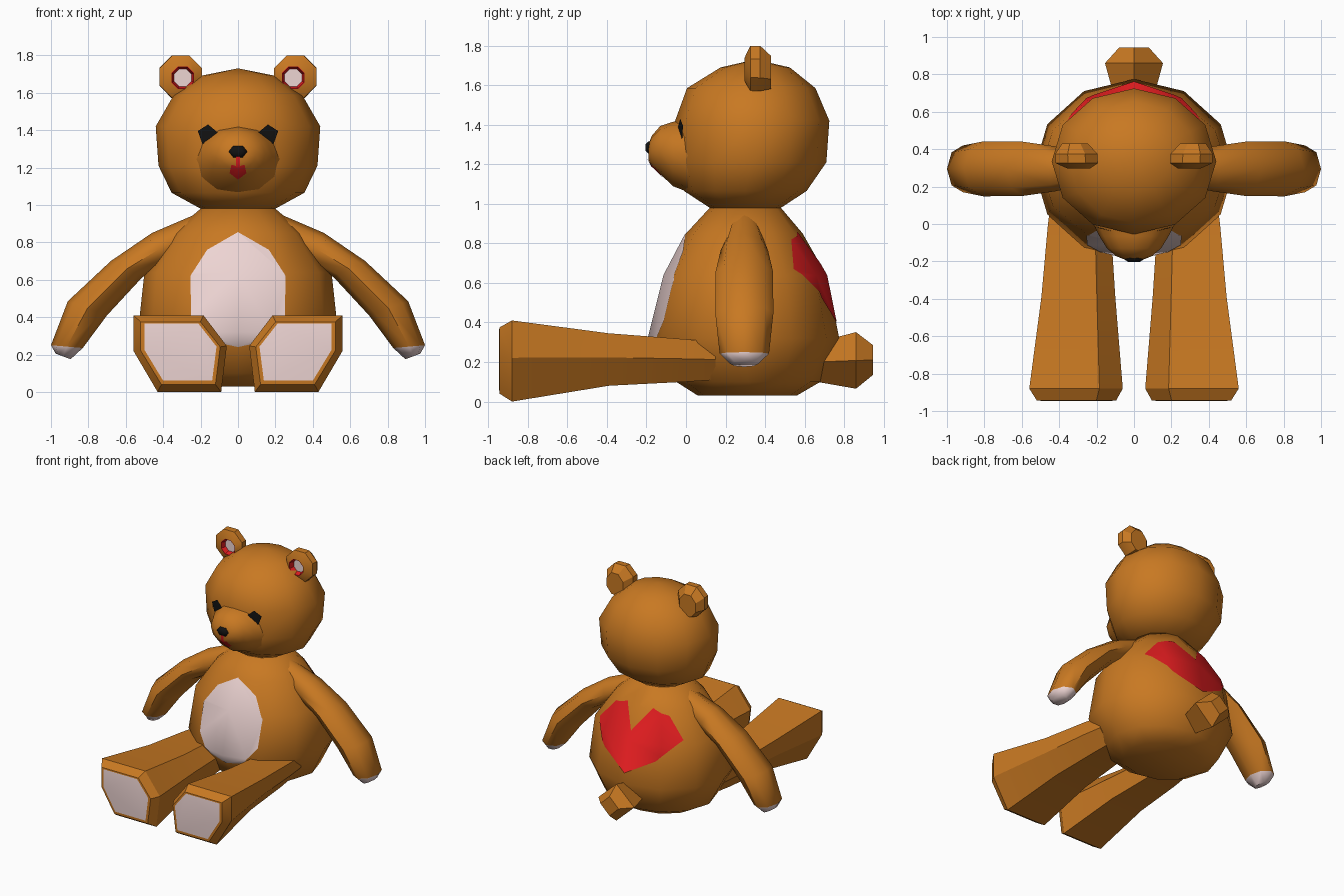
import bpy, bmesh
from math import sin, cos, pi, radians
from mathutils import Vector

if "Cube" in bpy.data.objects:
    bpy.data.objects.remove(bpy.data.objects["Cube"])


def material(name, color):
    m = bpy.data.materials.new(name)
    m.diffuse_color = (*color, 1)
    m.use_nodes = True
    m.node_tree.nodes["Principled BSDF"].inputs["Base Color"].default_value = m.diffuse_color
    return m


FUR = material("fur", (0.58, 0.19, 0.016))
PINK = material("pink", (0.85, 0.66, 0.65))
RED = material("red", (0.75, 0.012, 0.014))
BLACK = material("black", (0.006, 0.006, 0.006))


def finish(name, bm, mats, angle, mirror):
    mesh = bpy.data.meshes.new(name)
    bm.to_mesh(mesh)
    bm.free()
    for m in mats:
        mesh.materials.append(m)
    mesh.shade_smooth()
    mesh.set_sharp_from_angle(angle=radians(angle))
    ob = bpy.data.objects.new(name, mesh)
    bpy.context.collection.objects.link(ob)
    if mirror:
        mod = ob.modifiers.new("Mirror", "MIRROR")
        mod.merge_threshold = 0.0005
    return ob


def loft(name, rings, mats=(FUR,), bands=None, angle=50, mirror=False):
    """Skin a list of rings; bands gives a material index per band plus the end cap."""
    bm = bmesh.new()
    vs = [[bm.verts.new(p) for p in ring] for ring in rings]
    n = len(rings[0])
    bm.faces.new(vs[0])
    for i in range(len(vs) - 1):
        for k in range(n):
            j = (k + 1) % n
            f = bm.faces.new((vs[i][k], vs[i][j], vs[i + 1][j], vs[i + 1][k]))
            f.material_index = bands[i] if bands else 0
    cap = bm.faces.new(vs[-1])
    cap.material_index = bands[-1] if bands else 0
    bmesh.ops.remove_doubles(bm, verts=bm.verts, dist=0.0005)
    bmesh.ops.recalc_face_normals(bm, faces=bm.faces)
    return finish(name, bm, mats, angle, mirror)


def ring(center, u, v, n, turn=0.0):
    c, u, v = Vector(center), Vector(u), Vector(v)
    return [c + u * cos(turn + 2 * pi * k / n) + v * sin(turn + 2 * pi * k / n)
            for k in range(n)]


def level(z, rx, y0, y1, n=12):
    return ring((0, (y0 + y1) / 2, z), (rx, 0, 0), (0, (y1 - y0) / 2, 0), n)


def upright(x, y, z, rx, rz, n, turn=0.0):
    return ring((x, y, z), (rx, 0, 0), (0, 0, rz), n, turn)


def patch(name, source, outline, mat, side=-1, lift=0.004):
    """Cut a convex (x, z) half outline out of a surface, lift it and mirror it."""
    bm = bmesh.new()
    bm.from_mesh(source.data)
    bm.normal_update()
    bmesh.ops.delete(bm, geom=[f for f in bm.faces if f.normal.y * side <= 0.02],
                     context="FACES")
    mid = sum((Vector((x, 0, z)) for x, z in outline), Vector()) / len(outline)
    for (ax, az), (bx, bz) in zip(outline, outline[1:] + outline[:1]):
        co, nrm = Vector((ax, 0, az)), Vector((bz - az, 0, ax - bx))
        if nrm.dot(mid - co) > 0:
            nrm.negate()
        bmesh.ops.bisect_plane(bm, geom=bm.verts[:] + bm.edges[:] + bm.faces[:],
                               plane_co=co, plane_no=nrm.normalized(), clear_outer=True)
    for f in bm.faces:
        f.material_index = 0
    bmesh.ops.translate(bm, verts=bm.verts, vec=(0, side * lift, 0))
    return finish(name, bm, (mat,), 50, True)


# Torso with belly patch and heart on the back
body = loft("body", [level(*r) for r in (
    (0.03, 0.29, 0.06, 0.56), (0.10, 0.42, -0.05, 0.68), (0.32, 0.535, -0.19, 0.775),
    (0.64, 0.50, -0.11, 0.71), (0.85, 0.35, 0.0, 0.59), (0.98, 0.20, 0.12, 0.48))])
patch("belly_patch", body, [(0, 0.855), (0.165, 0.76), (0.255, 0.62), (0.25, 0.41),
                            (0.14, 0.27), (0, 0.24)], PINK)
patch("back_heart", body, [(0, 0.70), (0.11, 0.86), (0.23, 0.82), (0.36, 0.67),
                           (0.22, 0.52), (0, 0.40)], RED, side=1)

# Head and eyes
head = loft("head", [level(*r) for r in (
    (0.98, 0.20, 0.12, 0.48), (1.065, 0.355, -0.01, 0.61), (1.21, 0.425, -0.05, 0.71),
    (1.42, 0.44, -0.055, 0.725), (1.585, 0.345, 0.005, 0.655),
    (1.69, 0.20, 0.175, 0.525), (1.73, 0, 0.35, 0.35))])
patch("eye", head, [(0.215, 1.395), (0.16, 1.43), (0.10, 1.38), (0.19, 1.325)],
      BLACK, lift=0.012)

# Muzzle, nose and mouth
muzzle = loft("muzzle", [upright(0, y, z, rx, rz, 12) for y, z, rx, rz in (
    (0.06, 1.24, 0.25, 0.20), (-0.065, 1.252, 0.185, 0.163), (-0.13, 1.272, 0.145, 0.122),
    (-0.172, 1.268, 0.095, 0.078), (-0.19, 1.262, 0.05, 0.04))])
loft("nose", [upright(0, y, 1.285, rx, rz, 6) for y, rx, rz in (
    (-0.15, 0.05, 0.036), (-0.19, 0.05, 0.036), (-0.204, 0.03, 0.02))], (BLACK,))
patch("mouth_line", muzzle, [(0, 1.27), (0.011, 1.27), (0.011, 1.20), (0, 1.20)], RED)
patch("tongue", muzzle, [(0, 1.205), (0.035, 1.215), (0.045, 1.17), (0, 1.135)], RED)

# Ears with a recessed centre
loft("ear", [upright(x, y, z, rx, rz, 8, pi / 8) for x, y, z, rx, rz in (
    (0.315, 0.43, 1.665, 0.075, 0.09), (0.308, 0.375, 1.685, 0.122, 0.124),
    (0.306, 0.325, 1.685, 0.122, 0.122), (0.295, 0.297, 1.68, 0.066, 0.066),
    (0.295, 0.297, 1.68, 0.062, 0.062), (0.295, 0.335, 1.68, 0.050, 0.050))],
    (FUR, RED, PINK), [0, 0, 0, 1, 1, 2], 30, True)


# Arms: each ring spans an upper and a lower (x, z) point plus a half depth
def arm_ring(ux, uz, lx, lz, depth):
    return ring(((ux + lx) / 2, 0.295, (uz + lz) / 2),
                ((ux - lx) / 2, 0, (uz - lz) / 2), (0, depth, 0), 8)


loft("arm", [arm_ring(*r) for r in (
    (0.18, 0.97, 0.22, 0.76, 0.07), (0.46, 0.85, 0.38, 0.68, 0.12),
    (0.68, 0.70, 0.51, 0.615, 0.145), (0.91, 0.485, 0.70, 0.41, 0.147),
    (1.0, 0.25, 0.83, 0.235, 0.125), (0.975, 0.205, 0.895, 0.175, 0.07))],
    (FUR, PINK), [0, 0, 0, 0, 1, 1], 60, True)

# Legs: one six-sided foot outline scaled along y, with a pink sole
FOOT = [(1, 1), (-0.5, 1), (-1, 0.2), (-0.88, -1), (0.48, -1), (1, 0.08)]


def leg_ring(y, x0, x1, z0, z1):
    return [((x0 + x1) / 2 + a * (x1 - x0) / 2, y, (z0 + z1) / 2 + b * (z1 - z0) / 2)
            for a, b in FOOT]


loft("leg", [leg_ring(*r) for r in (
    (0.15, 0.13, 0.44, 0.11, 0.30), (0.0, 0.125, 0.46, 0.10, 0.315),
    (-0.39, 0.10, 0.495, 0.08, 0.345), (-0.88, 0.06, 0.56, 0.0, 0.41),
    (-0.943, 0.095, 0.52, 0.04, 0.375), (-0.945, 0.115, 0.50, 0.06, 0.365))],
    (FUR, PINK), [0, 0, 0, 0, 0, 1], 30, True)

# Tail
loft("tail", [upright(0, y, z, rx, rz, 4) for y, z, rx, rz in (
    (0.66, 0.20, 0.10, 0.10), (0.86, 0.208, 0.155, 0.143),
    (0.945, 0.21, 0.078, 0.076))], angle=30)
